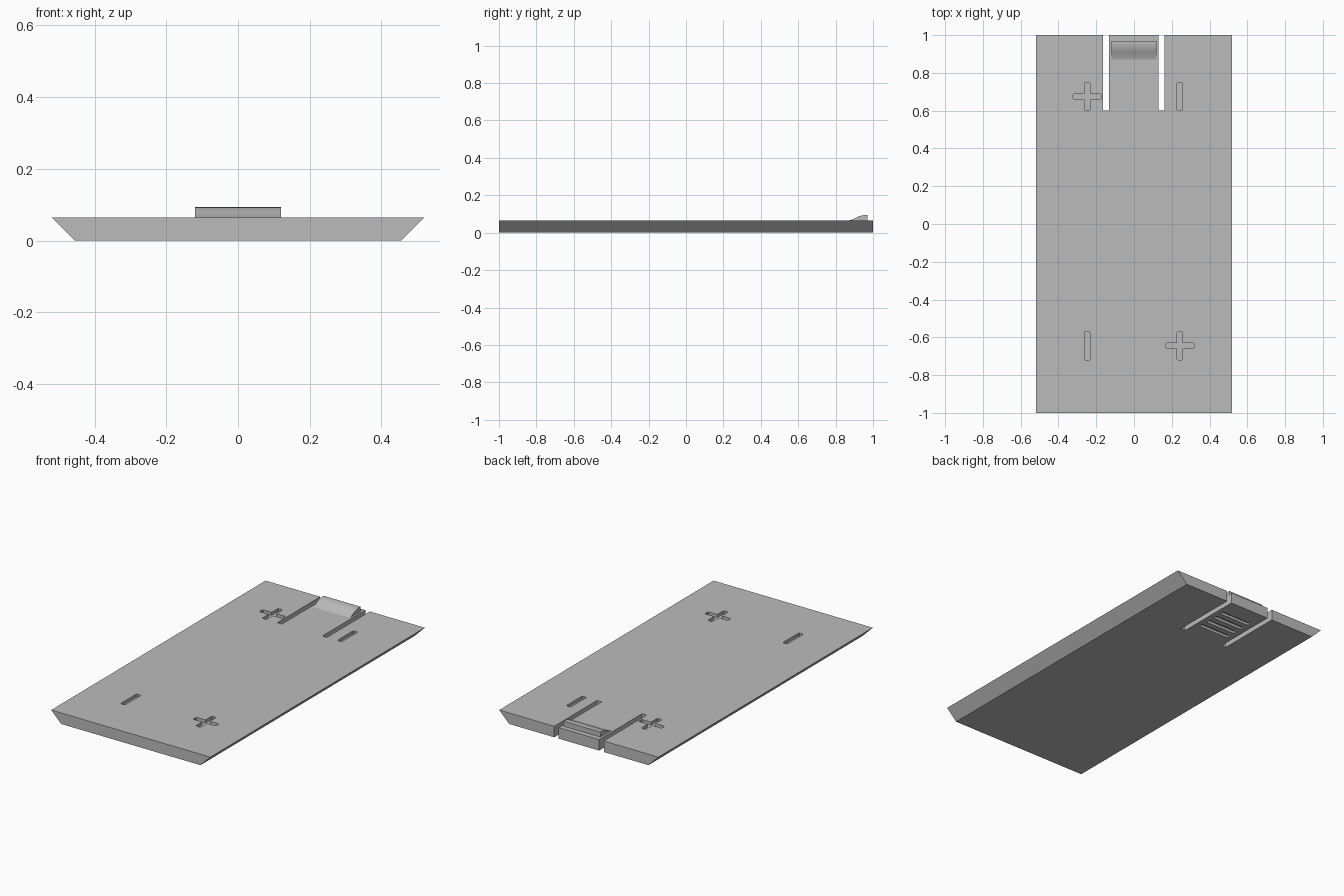
import bpy
import bmesh
from mathutils import Matrix, Vector

cube = bpy.data.objects.get("Cube")
if cube:
    bpy.data.objects.remove(cube, do_unlink=True)

TOP = 0.065
grey = bpy.data.materials.new("plain_grey")
grey.use_nodes = True
grey.diffuse_color = (0.5, 0.5, 0.5, 1)
grey.node_tree.nodes["Principled BSDF"].inputs["Base Color"].default_value = (0.5, 0.5, 0.5, 1)


def add_prism(bm, points, direction):
    """Extrude a flat outline along a direction."""
    face = bm.faces.new([bm.verts.new(p) for p in points])
    new = bmesh.ops.extrude_face_region(bm, geom=[face])["geom"]
    verts = [g for g in new if isinstance(g, bmesh.types.BMVert)]
    bmesh.ops.translate(bm, verts=verts, vec=Vector(direction))


def add_box(bm, x0, x1, y0, y1, z0, z1):
    add_prism(bm, [(x0, y0, z0), (x1, y0, z0), (x1, y1, z0), (x0, y1, z0)], (0, 0, z1 - z0))


def finish(bm, name):
    bmesh.ops.recalc_face_normals(bm, faces=bm.faces)
    mesh = bpy.data.meshes.new(name)
    bm.to_mesh(mesh)
    bm.free()
    obj = bpy.data.objects.new(name, mesh)
    bpy.context.collection.objects.link(obj)
    mesh.materials.append(grey)
    return obj


def add_mark(bm, x, y, plus):
    """Engraved plus, or a single lengthwise bar, with softened corners."""
    a, b, depth = 0.015, 0.075, 0.018
    if plus:
        quarter = [(a, b), (a, a), (b, a), (b, -a)]
        outline = [(a, b), (a, a), (b, a), (b, -a), (a, -a), (a, -b),
                   (-a, -b), (-a, -a), (-b, -a), (-b, a), (-a, a), (-a, b)]
    else:
        outline = [(a, b), (a, -b), (-a, -b), (-a, b)]
    points = []
    for i, p in enumerate(outline):
        p = Vector(p)
        before = Vector(outline[i - 1])
        after = Vector(outline[(i + 1) % len(outline)])
        if max(abs(p.x), abs(p.y)) < b:
            points.append(p)
        else:
            points += [p + (before - p).normalized() * 0.005,
                       p + (after - p).normalized() * 0.005]
    add_prism(bm, [(x + p.x, y + p.y, TOP - depth) for p in points], (0, 0, 0.1))


# Cover plate with sloping long sides
bm = bmesh.new()
add_prism(bm, [(-0.455, -1, 0), (0.455, -1, 0), (0.52, -1, TOP), (-0.52, -1, TOP)], (0, 2, 0))
plate = finish(bm, "cover_plate")

# Cutter: tongue slots, underside grip grooves and polarity marks
bm = bmesh.new()
for x in (-0.148, 0.146):
    add_box(bm, x - 0.015, x + 0.015, 0.6, 1.1, -0.1, 0.2)
for i in range(4):
    y = 0.7 + i * 0.06
    add_box(bm, -0.1, 0.1, y - 0.012, y + 0.012, -0.1, 0.015)
for x, y, plus in ((-0.248, 0.675, True), (0.243, 0.675, False),
                   (-0.248, -0.645, False), (0.243, -0.645, True)):
    add_mark(bm, x, y, plus)
cutter = finish(bm, "recess_cutter")
cutter.hide_render = True

mod = plate.modifiers.new("recesses", "BOOLEAN")
mod.operation = "DIFFERENCE"
mod.solver = "EXACT"
mod.object = cutter
bpy.context.view_layer.objects.active = plate
bpy.ops.object.modifier_apply(modifier=mod.name)
bpy.data.objects.remove(cutter, do_unlink=True)

# Catch: smooth ramp on the spring tongue with an upright back
bm = bmesh.new()
profile = [(0.87, 0.06), (0.87, TOP), (0.89, 0.071), (0.91, 0.081), (0.925, 0.088),
           (0.94, 0.092), (0.955, 0.094), (0.97, 0.094), (0.97, 0.06)]
add_prism(bm, [(-0.12, y, z) for y, z in profile], (0.24, 0, 0))
catch = finish(bm, "tongue_catch")
bpy.ops.object.select_all(action="DESELECT")
catch.select_set(True)
bpy.context.view_layer.objects.active = catch
bpy.ops.object.shade_smooth_by_angle()
